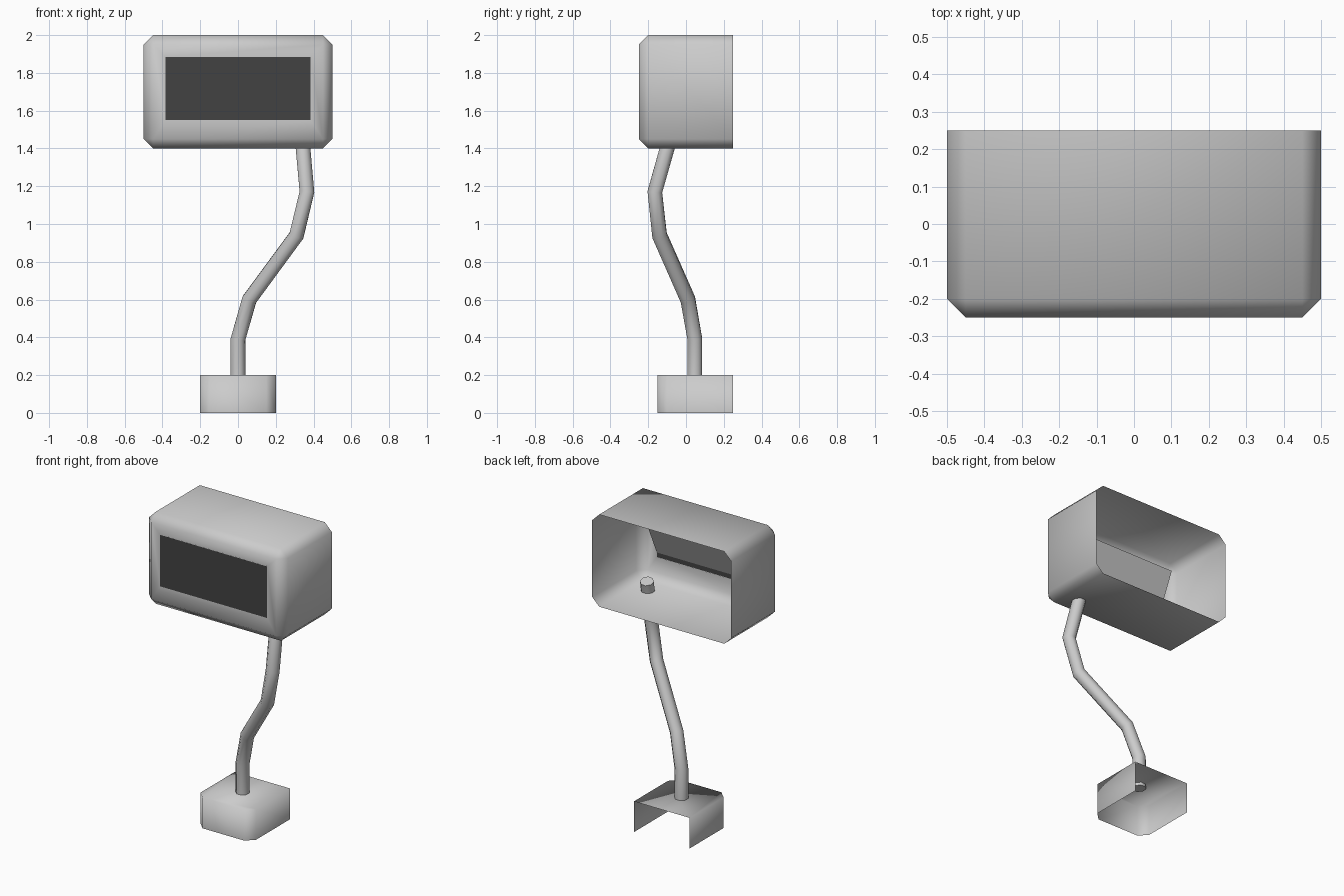
import bpy, bmesh, math
from mathutils import Vector

old = bpy.data.objects.get("Cube")
if old:
    bpy.data.objects.remove(old)


def material(name, value):
    m = bpy.data.materials.new(name)
    m.use_nodes = True
    col = (value, value, value, 1)
    m.diffuse_color = col
    m.node_tree.nodes["Principled BSDF"].inputs["Base Color"].default_value = col
    return m


grey = material("light grey", 0.6)
dark = material("dark screen", 0.055)


def finish(bm, name, mat, angle):
    bmesh.ops.remove_doubles(bm, verts=bm.verts, dist=1e-4)
    bmesh.ops.recalc_face_normals(bm, faces=bm.faces)
    mesh = bpy.data.meshes.new(name)
    bm.to_mesh(mesh)
    bm.free()
    mesh.materials.append(mat)
    obj = bpy.data.objects.new(name, mesh)
    bpy.context.collection.objects.link(obj)
    bpy.ops.object.select_all(action='DESELECT')
    obj.select_set(True)
    bpy.context.view_layer.objects.active = obj
    bpy.ops.object.shade_smooth_by_angle(angle=math.radians(angle))
    return obj


def ring(bm, half_w, low, high, y, cut=0.0):
    """Eight-point rectangle in the xz plane with cut corners."""
    pts = []
    for sx, z, sz in ((1, low, 1), (1, high, -1), (-1, high, -1), (-1, low, 1)):
        pair = [(sx * (half_w - cut), z), (sx * half_w, z + sz * cut)]
        pts += pair if sx * sz > 0 else pair[::-1]
    return [bm.verts.new((x, y, z)) for x, z in pts]


def bridge(bm, a, b):
    for i in range(len(a)):
        j = (i + 1) % len(a)
        bm.faces.new((a[i], a[j], b[j], b[i]))


# Monitor housing: open at the back, bevelled front frame around the screen hole
W, LOW, HIGH = 0.385, 1.55, 1.885
bm = bmesh.new()
loops = [ring(bm, 0.5, 1.4, 2.0, 0.25, 0.05),
         ring(bm, 0.5, 1.4, 2.0, -0.2, 0.05),
         ring(bm, 0.45, 1.45, 1.95, -0.25),
         ring(bm, W, LOW, HIGH, -0.25)]
for a, b in zip(loops, loops[1:]):
    bridge(bm, a, b)
finish(bm, "monitor_housing", grey, 60)

# Sloping hood behind the screen, leaving a narrow gap at the bottom
bm = bmesh.new()
section = [(-0.249, HIGH), (-0.11, HIGH), (-0.249, LOW + 0.03)]
left, right = [[bm.verts.new((s * W, y, z)) for y, z in section] for s in (1, -1)]
bm.faces.new(left)
bm.faces.new(right)
for i in (0, 1):
    bm.faces.new((left[i], left[i + 1], right[i + 1], right[i]))
finish(bm, "screen_hood", grey, 30)

# Screen plate
bm = bmesh.new()
bm.faces.new([bm.verts.new((x, -0.2505, z)) for x, z in
              ((-W, LOW), (W, LOW), (W, HIGH), (-W, HIGH))])
finish(bm, "screen", dark, 30)

# Bent neck: octagonal tube swept along a path
path = [Vector(p) for p in ((0, 0.047, 0.18), (0, 0.047, 0.39), (0.06, 0.01, 0.6),
                            (0.31, -0.14, 0.94), (0.365, -0.165, 1.17), (0.338, -0.08, 1.47))]
bm = bmesh.new()
rings = []
for i, p in enumerate(path):
    d_in = (p - path[i - 1]).normalized() if i else Vector((0, 0, 1))
    d_out = (path[i + 1] - p).normalized() if i + 1 < len(path) else d_in
    t = (d_in + d_out).normalized()
    u = Vector((0, 1, 0)).cross(t).normalized()
    v = t.cross(u)
    angles = [math.tau * (k + 0.5) / 8 for k in range(8)]
    rings.append([bm.verts.new(p + 0.042 * (math.cos(a) * u + math.sin(a) * v)) for a in angles])
for a, b in zip(rings, rings[1:]):
    bridge(bm, a, b)
bm.faces.new(rings[0])
bm.faces.new(rings[-1])
finish(bm, "neck", grey, 60)

# Base: top and walls only, open at the back and underneath, cut front corners
R, C, BACK, FRONT, TOP = 0.2, 0.05, 0.25, -0.15, 0.2
half = [(R, BACK), (R, FRONT + C), (R - C, FRONT)]
outline = half + [(-x, y) for x, y in reversed(half)]
bm = bmesh.new()
upper = [bm.verts.new((x, y, TOP)) for x, y in outline]
lower = [bm.verts.new((x, y, 0)) for x, y in outline]
bm.faces.new(upper)
for i in range(len(outline) - 1):
    bm.faces.new((lower[i], lower[i + 1], upper[i + 1], upper[i]))
finish(bm, "base", grey, 100)
